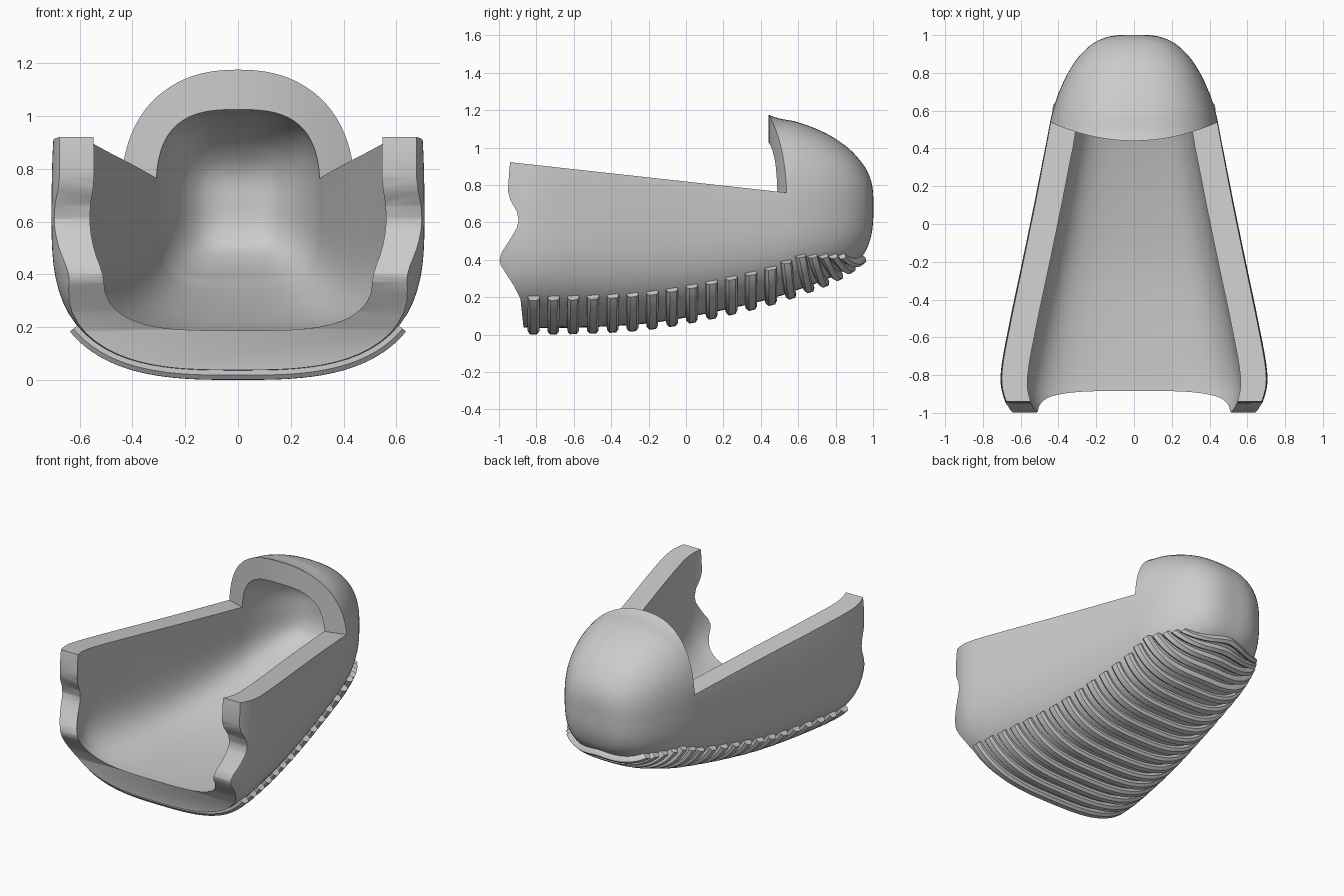
import bpy, bmesh, math
from mathutils import Vector

cube = bpy.data.objects.get("Cube")
if cube:
    bpy.data.objects.remove(cube)

grey = bpy.data.materials.new("plain_grey")
grey.use_nodes = True
COLOUR = (0.6, 0.6, 0.6, 1)
grey.diffuse_color = COLOUR
grey.node_tree.nodes["Principled BSDF"].inputs["Base Color"].default_value = COLOUR


def loft(name, ring_sets):
    """Skin one or more stacks of equal rings into a closed mesh object."""
    bm = bmesh.new()
    for rings in ring_sets:
        loops = [[bm.verts.new(p) for p in ring] for ring in rings]
        n = len(loops[0])
        for a, b in zip(loops, loops[1:]):
            for i in range(n):
                j = (i + 1) % n
                bm.faces.new((a[i], a[j], b[j], b[i]))
        bm.faces.new(loops[0])
        bm.faces.new(loops[-1])
    bmesh.ops.recalc_face_normals(bm, faces=bm.faces)
    mesh = bpy.data.meshes.new(name)
    bm.to_mesh(mesh)
    bm.free()
    mesh.materials.append(grey)
    obj = bpy.data.objects.new(name, mesh)
    bpy.context.collection.objects.link(obj)
    return obj


def activate(obj):
    bpy.ops.object.select_all(action='DESELECT')
    obj.select_set(True)
    bpy.context.view_layer.objects.active = obj


def cut(obj, cutter):
    mod = obj.modifiers.new("cut", 'BOOLEAN')
    mod.operation, mod.solver, mod.object = 'DIFFERENCE', 'EXACT', cutter
    activate(obj)
    bpy.ops.object.modifier_apply(modifier=mod.name)
    bpy.data.objects.remove(cutter)


# Hull stations: y, half width, bottom, top, height of the widest point
STATIONS = [
    (-1.04, .63, .04, 2.0, .62), (-.92, .69, .04, 1.95, .62),
    (-.78, .705, .035, 1.9, .62), (-.5, .655, .04, 1.75, .62),
    (-.2, .592, .06, 1.55, .63), (.1, .53, .11, 1.37, .64),
    (.43, .465, .185, 1.18, .66), (.6, .43, .24, 1.135, .67),
    (.75, .375, .295, 1.075, .68), (.87, .305, .36, .995, .68),
    (.95, .225, .43, .905, .68), (.987, .15, .515, .83, .68),
    (1.0, .08, .6, .76, .68), (1.001, .01, .67, .69, .68)]


def smooth_stations(rows, steps=5):
    out = []
    for i in range(len(rows) - 1):
        p = [Vector(rows[min(max(i + k, 0), len(rows) - 1)]) for k in (-1, 0, 1, 2)]
        for s in range(steps):
            t = s / steps
            out.append(p[1] + 0.5 * t * (p[2] - p[0] + t * (
                2 * p[0] - 5 * p[1] + 4 * p[2] - p[3]
                + t * (3 * (p[1] - p[2]) + p[3] - p[0]))))
    return out + [Vector(rows[-1])]


FINE = smooth_stations(STATIONS)


def station_at(y):
    for a, b in zip(FINE, FINE[1:]):
        if a[0] <= y <= b[0]:
            return a.lerp(b, (y - a[0]) / (b[0] - a[0]))
    return FINE[-1]


def section_point(st, angle, low=3.0, high=2.5):
    """Point on a superellipse section; negative angles are the underside."""
    y, w, bottom, top, mid = st
    c, s = math.cos(angle), math.sin(angle)
    n, h = (high, top - mid) if s > 0 else (low, mid - bottom)
    r = (abs(c / w) ** n + abs(s / h) ** n) ** (-1 / n)
    return Vector((r * c, y, mid + r * s))


def section(st, low, high, count=96):
    return [section_point(st, math.tau * i / count, low, high) for i in range(count)]


def inset(st):
    y, w, bottom, top, mid = st
    f = min(1, w / .465)
    y = y - .02 if y < .41 else .39 + (y - .41) * .81
    return y, w - .14 * f, bottom + .15 * f, top - .14 * f, mid


# Shell: outer hull, hollowed, then opened on top and trimmed at the front
shell = loft("shell", [[section(st, 3.0, 2.5) for st in FINE]])
cut(shell, loft("cavity_cutter", [[section(inset(st), 3.7, 3.1) for st in FINE]]))

opening = []
for i in range(41):
    x = -1 + i / 20
    back = .44 + .5 * x * x
    slope = lambda y: .818 - .11 * y
    opening.append([(x, -1.5, slope(-1.5)), (x, back, slope(back)),
                    (x, back, 2.5), (x, -1.5, 2.5)])
cut(shell, loft("opening_cutter", [opening]))

EDGE = [(-.86, -.1), (-.87, .05), (-.885, .19), (-.92, .26), (-.965, .33),
        (-.99, .37), (-.997, .4), (-.985, .44), (-.94, .51), (-.905, .57),
        (-.895, .61), (-.905, .66), (-.94, .72), (-.952, .77), (-.945, .88),
        (-.93, 1.0), (-1.5, 1.0), (-1.5, -.1)]
cut(shell, loft("front_cutter", [[[(x, y, z) for y, z in EDGE] for x in (-1, 1)]]))

# Ribs: rounded bands wrapped under the hull, bowing backwards near the rear
PROFILE = [(-.031, -.02), (-.031, .018), (-.018, .035),
           (.018, .035), (.031, .018), (.031, -.02)]


def rib(y0, steps=44):
    bow = .11 * max(0, (y0 - .45) / .5)
    thin = 1 - 2.5 * bow
    tip = station_at(y0 - bow)
    _, w, bottom, _, mid = tip
    drop = mid - min(station_at(y0)[2] + .17, .425)
    end = math.atan2(drop, w * (1 - (drop / (mid - bottom)) ** 3) ** (1 / 3))
    rings = []
    for i in range(steps + 1):
        u = -1 + 2 * i / steps
        angle = -math.pi / 2 + u * (math.pi / 2 - end)
        place = lambda y, a: section_point(station_at(y), a)
        y = y0 - bow * u * u
        p = place(y, angle)
        along = (place(y + .01, angle) - place(y - .01, angle)).normalized()
        round_ = place(y, angle + .02) - place(y, angle - .02)
        out = round_.cross(along).normalized()
        if out.dot(p - Vector((0, y, mid))) < 0:
            out.negate()
        rings.append([p + along * a * thin + out * b for a, b in PROFILE])
    return rings


rib_positions = [-.815 + .1055 * i for i in range(14)] + [.655, .735, .81, .875, .93]
ribs = loft("underside_ribs", [rib(y) for y in rib_positions])

for obj in (shell, ribs):
    activate(obj)
    bpy.ops.object.shade_smooth_by_angle(angle=math.radians(35))
